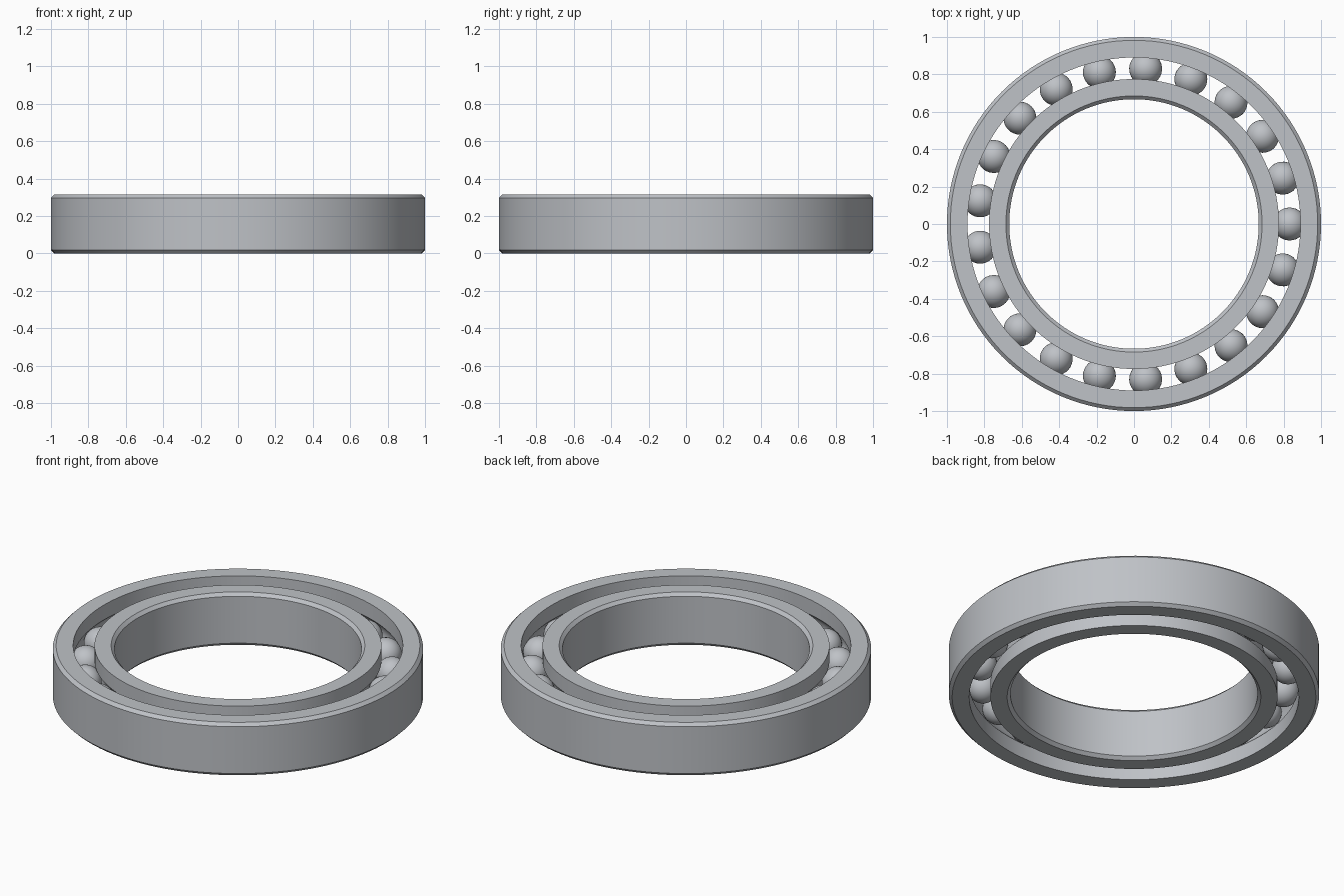
import bpy, bmesh, math
from mathutils import Matrix

cube = bpy.data.objects.get("Cube")
if cube:
    bpy.data.objects.remove(cube, do_unlink=True)

HEIGHT = 0.315
MID = HEIGHT / 2
PITCH = 0.832      # radius of the circle of ball centres
BALL = 0.088
GROOVE = 0.09
CHAMFER = 0.018
BALLS = 21
STEPS = 128


def make_material(name, rgb):
    mat = bpy.data.materials.new(name)
    mat.use_nodes = True
    color = (*rgb, 1)
    mat.diffuse_color = color
    mat.node_tree.nodes["Principled BSDF"].inputs["Base Color"].default_value = color
    return mat


steel = make_material("steel", (0.52, 0.54, 0.57))


def add_object(name, bm, angle):
    mesh = bpy.data.meshes.new(name)
    bm.to_mesh(mesh)
    bm.free()
    mesh.materials.append(steel)
    obj = bpy.data.objects.new(name, mesh)
    bpy.context.collection.objects.link(obj)
    bpy.ops.object.select_all(action="DESELECT")
    obj.select_set(True)
    bpy.context.view_layer.objects.active = obj
    bpy.ops.object.shade_smooth_by_angle(angle=math.radians(angle))
    return obj


def race(name, plain, grooved):
    """Revolve a ring: chamfered plain wall on one side, ball groove on the other."""
    side = 1 if plain > grooved else -1
    edge = plain - side * CHAMFER
    profile = [(grooved, HEIGHT), (edge, HEIGHT), (plain, HEIGHT - CHAMFER),
               (plain, CHAMFER), (edge, 0), (grooved, 0)]
    # Groove arc, from the bottom lip to the top lip
    half = math.acos(abs(grooved - PITCH) / GROOVE)
    for i in range(13):
        a = half * (i / 6 - 1)
        profile.append((PITCH + side * GROOVE * math.cos(a),
                        MID + GROOVE * math.sin(a)))
    bm = bmesh.new()
    verts = [bm.verts.new((r, 0, z)) for r, z in profile]
    edges = [bm.edges.new((v, verts[i - 1])) for i, v in enumerate(verts)]
    bmesh.ops.spin(bm, geom=verts + edges, axis=(0, 0, 1), cent=(0, 0, 0),
                   angle=math.tau, steps=STEPS, use_merge=True)
    bmesh.ops.remove_doubles(bm, verts=bm.verts, dist=1e-5)
    bmesh.ops.recalc_face_normals(bm, faces=bm.faces)
    return add_object(name, bm, 30)


race("outer_ring", 1.0, 0.89)
race("inner_ring", 0.667, 0.775)

# Balls evenly spaced between the rings
for i in range(BALLS):
    bm = bmesh.new()
    bmesh.ops.create_uvsphere(bm, u_segments=32, v_segments=20, radius=BALL)
    ball = add_object(f"ball_{i + 1}", bm, 60)
    ball.matrix_world = (Matrix.Rotation(math.tau * i / BALLS, 4, "Z")
                         @ Matrix.Translation((PITCH, 0, MID)))
